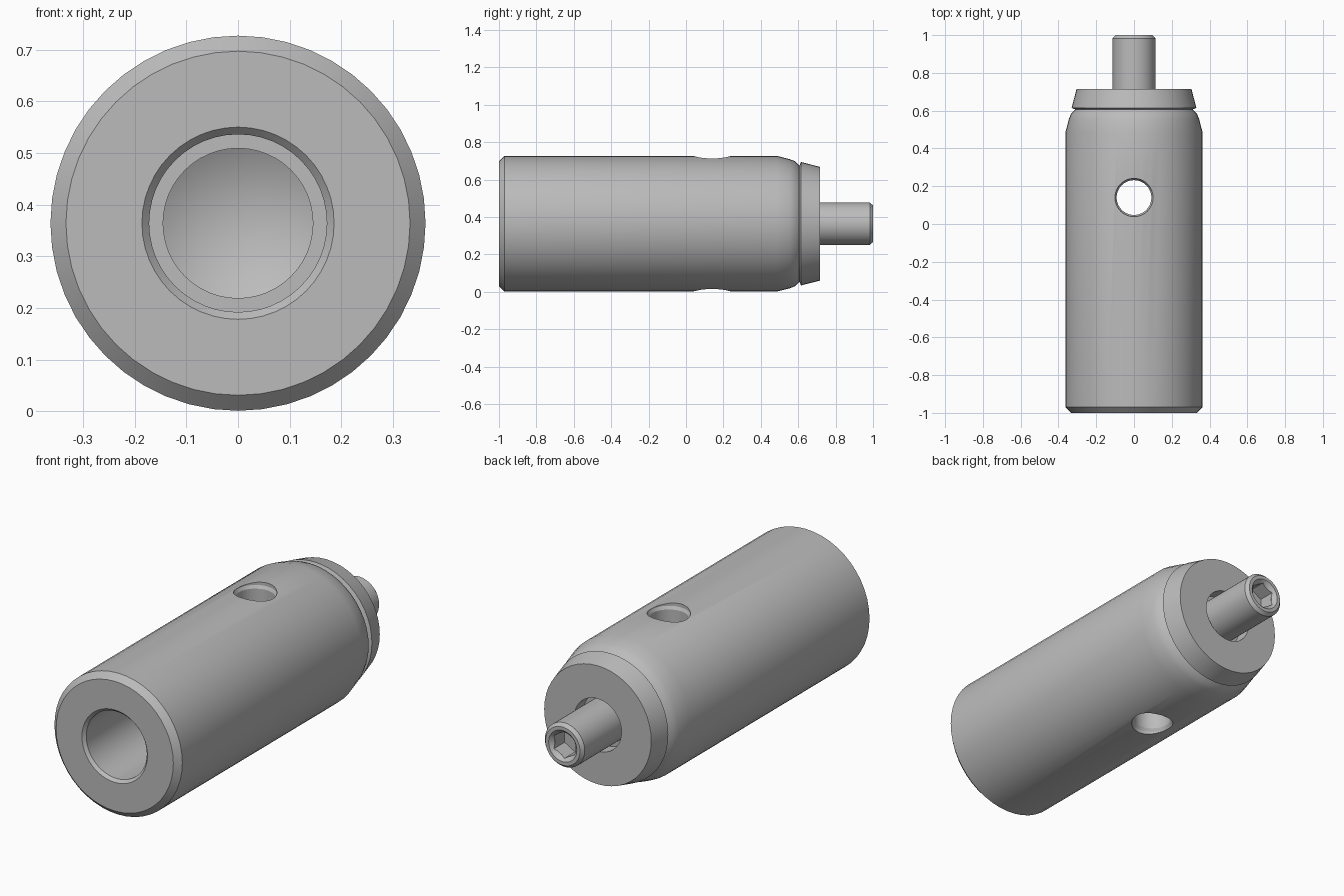
import bpy
import bmesh
import math
from mathutils import Matrix

cube = bpy.data.objects.get("Cube")
if cube:
    bpy.data.objects.remove(cube, do_unlink=True)

AXIS_Z = 0.364
HOLE_Y = 0.14

steel = bpy.data.materials.new("brushed steel grey")
steel.use_nodes = True
GREY = (0.5, 0.5, 0.5, 1)
steel.diffuse_color = GREY
steel.node_tree.nodes["Principled BSDF"].inputs["Base Color"].default_value = GREY


def lathe(name, profile, sides=48):
    """Closed solid turned around the y axis from (radius, y) points."""
    bm = bmesh.new()
    rings = []
    for r, y in profile:
        if r == 0:
            rings.append([bm.verts.new((0, y, 0))] * sides)
        else:
            angles = [2 * math.pi * i / sides for i in range(sides)]
            rings.append([bm.verts.new((r * math.sin(a), y, r * math.cos(a))) for a in angles])
    for a, b in zip(rings, rings[1:]):
        for i in range(sides):
            j = (i + 1) % sides
            corners = list(dict.fromkeys((a[i], a[j], b[j], b[i])))
            bm.faces.new(corners)
    bmesh.ops.recalc_face_normals(bm, faces=bm.faces)
    mesh = bpy.data.meshes.new(name)
    bm.to_mesh(mesh)
    bm.free()
    mesh.materials.append(steel)
    obj = bpy.data.objects.new(name, mesh)
    bpy.context.collection.objects.link(obj)
    obj.location.z = AXIS_Z
    return obj


def select(obj):
    bpy.ops.object.select_all(action='DESELECT')
    obj.select_set(True)
    bpy.context.view_layer.objects.active = obj


def cut(obj, cutter):
    mod = obj.modifiers.new("cut", 'BOOLEAN')
    mod.operation = 'DIFFERENCE'
    mod.solver = 'EXACT'
    mod.object = cutter
    select(obj)
    bpy.ops.object.modifier_apply(modifier=mod.name)
    bpy.data.objects.remove(cutter, do_unlink=True)


# Barrel with a stepped blind bore ending in a drill point
barrel = lathe("barrel", [
    (0, 0.44), (0.145, 0.36), (0.145, 0.28), (0.172, 0.28),
    (0.172, -0.985), (0.186, -1), (0.333, -1), (0.363, -0.97),
    (0.363, 0.485), (0.345, 0.555), (0.334, 0.583), (0.312, 0.605), (0, 0.605)])

# Vertical inspection hole with a countersunk rim
half = [(0.092, 0.33), (0.101, 0.345), (0.101, 0.5)]
drill = lathe("hole_cutter", [(0, -0.5)] + [(r, -h) for r, h in reversed(half)] + half + [(0, 0.5)])
drill.data.transform(Matrix.Rotation(math.pi / 2, 4, 'X'))
drill.location.y = HOLE_Y
cut(barrel, drill)

# Tapered end collar with a clearance recess for the stud
collar = lathe("end_collar", [
    (0, 0.595), (0.312, 0.595), (0.312, 0.607), (0.33, 0.615),
    (0.304, 0.716), (0.135, 0.716), (0.135, 0.64), (0, 0.64)])

# Stud with chamfered tip and hexagonal socket
stud = lathe("stud", [(0, 0.62), (0.113, 0.62), (0.113, 0.983), (0.098, 1), (0, 1)])
cut(stud, lathe("countersink_cutter", [(0, 0.98), (0.06, 0.98), (0.085, 1.005), (0, 1.005)]))
cut(stud, lathe("hex_cutter", [(0, 0.9), (0.068, 0.9), (0.068, 1.1), (0, 1.1)], 6))

for part in (barrel, collar, stud):
    select(part)
    bpy.ops.object.shade_smooth_by_angle(angle=math.radians(30))
